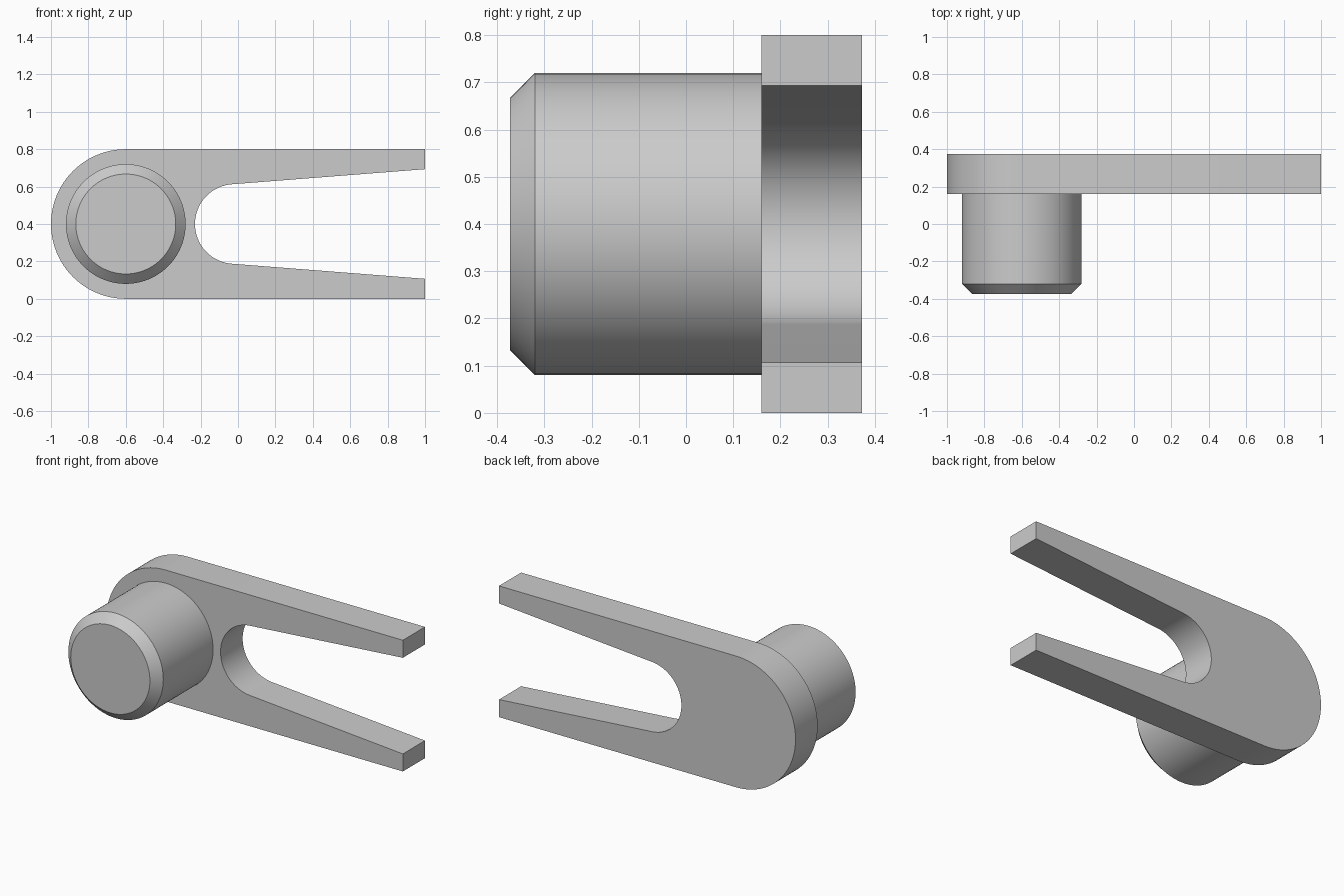
import bpy
import bmesh
from math import cos, sin, pi, radians
from mathutils import Matrix, Vector

if "Cube" in bpy.data.objects:
    bpy.data.objects.remove(bpy.data.objects["Cube"])

# Shared grey
grey = bpy.data.materials.new("plain grey")
grey.use_nodes = True
colour = (0.6, 0.6, 0.6, 1)
grey.diffuse_color = colour
grey.node_tree.nodes["Principled BSDF"].inputs["Base Color"].default_value = colour

MID_Z = 0.4
BOSS_X = -0.6
BACK, PLATE_FRONT, CHAMFER, TIP = 0.373, 0.16, -0.32, -0.373


def finish(bm, name):
    bmesh.ops.recalc_face_normals(bm, faces=bm.faces)
    mesh = bpy.data.meshes.new(name)
    bm.to_mesh(mesh)
    bm.free()
    mesh.materials.append(grey)
    obj = bpy.data.objects.new(name, mesh)
    bpy.context.collection.objects.link(obj)
    bpy.ops.object.select_all(action="DESELECT")
    obj.select_set(True)
    bpy.context.view_layer.objects.active = obj
    bpy.ops.object.shade_smooth_by_angle(angle=radians(30))
    return obj


def arc(cx, radius, start, end, steps):
    angles = [start + (end - start) * i / steps for i in range(steps + 1)]
    return [(cx + radius * cos(a), MID_Z + radius * sin(a)) for a in angles]


# Forked plate: round outer end, tapered slot with a round root
taper = radians(4.5)
outline = arc(BOSS_X, 0.4, pi / 2, 3 * pi / 2, 48)
outline += [(1, 0), (1, 0.107)]
outline += arc(-0.017, 0.213, 3 * pi / 2 - taper, pi / 2 + taper, 40)
outline += [(1, 0.693), (1, 0.8)]

bm = bmesh.new()
face = bm.faces.new([bm.verts.new((x, BACK, z)) for x, z in outline])
sides = bmesh.ops.extrude_face_region(bm, geom=[face])["geom"]
moved = [v for v in sides if isinstance(v, bmesh.types.BMVert)]
bmesh.ops.translate(bm, verts=moved, vec=(0, PLATE_FRONT - BACK, 0))
if not face.is_valid or not any(f.calc_center_median().y > BACK - 0.001 for f in bm.faces):
    bm.faces.new([v for v in bm.verts if v.co.y > BACK - 0.001])
finish(bm, "forked_plate")

# Round pin with a chamfered tip, spun about the y axis
profile = [(0, PLATE_FRONT), (0.32, PLATE_FRONT), (0.32, CHAMFER), (0.267, TIP), (0, TIP)]
bm = bmesh.new()
points = [bm.verts.new((BOSS_X + r, y, MID_Z)) for r, y in profile]
edges = [bm.edges.new(pair) for pair in zip(points, points[1:])]
bmesh.ops.spin(bm, geom=points + edges, cent=(BOSS_X, 0, MID_Z), axis=(0, 1, 0),
               angle=2 * pi, steps=96, use_duplicate=False)
bmesh.ops.remove_doubles(bm, verts=bm.verts, dist=0.0001)
finish(bm, "chamfered_pin")
